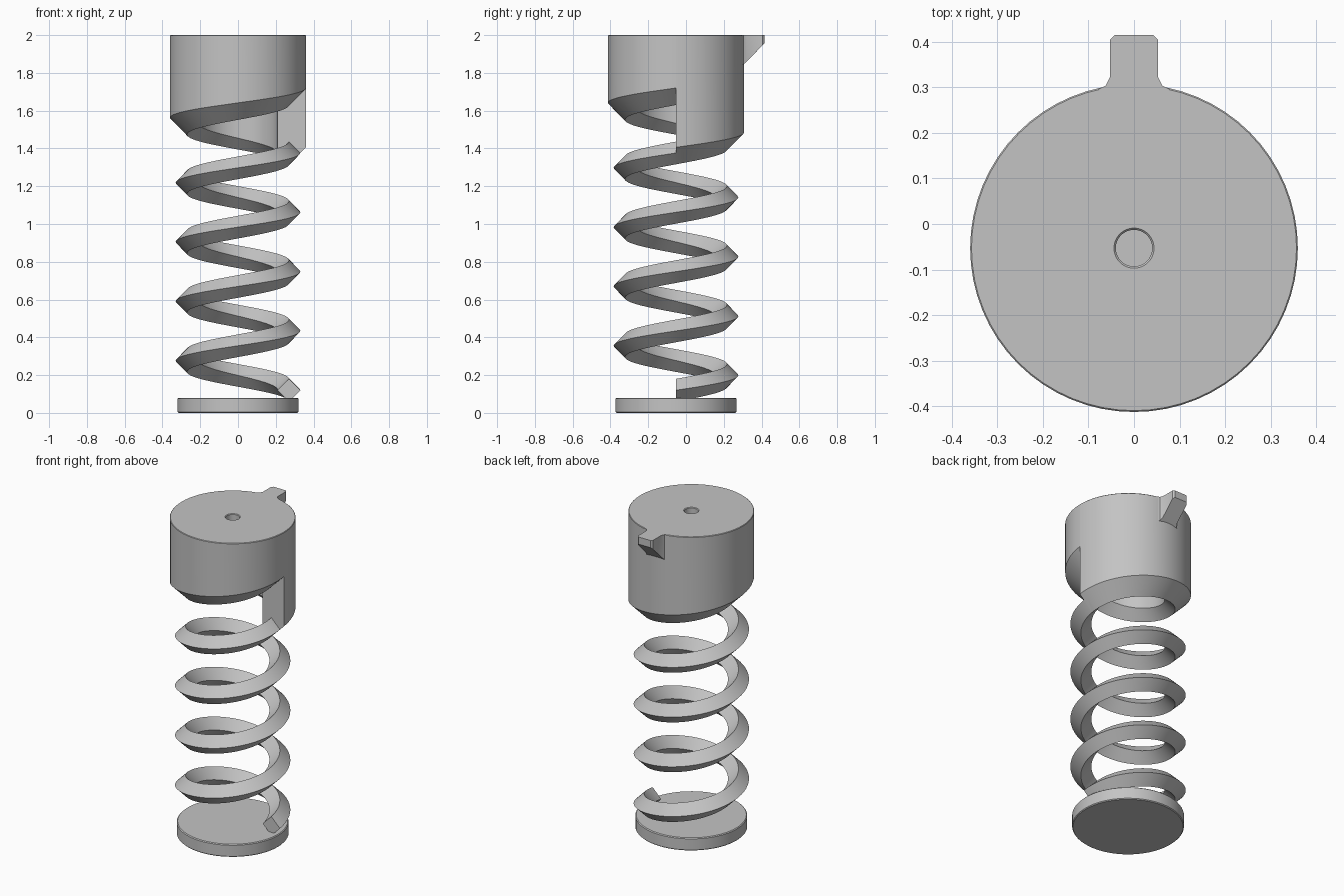
import bpy
import bmesh
from math import cos, sin, tau

cube = bpy.data.objects.get("Cube")
if cube:
    bpy.data.objects.remove(cube, do_unlink=True)

AXIS_Y = -0.053          # the turned parts share this axis
SEG = 64                 # segments per turn
PITCH = 0.314
Z0 = 0.12                # height of the coil centre at its start
TURNS = 4
COIL_R, HALF = 0.27, 0.06
CAP_R, TOP = 0.36, 2.0

grey = bpy.data.materials.new("plain_grey")
grey.use_nodes = True
colour = (0.55, 0.55, 0.55, 1)
grey.diffuse_color = colour
grey.node_tree.nodes["Principled BSDF"].inputs["Base Color"].default_value = colour


def finish(bm, name, angle=0.5):
    bmesh.ops.recalc_face_normals(bm, faces=bm.faces[:])
    mesh = bpy.data.meshes.new(name)
    bm.to_mesh(mesh)
    bm.free()
    mesh.materials.append(grey)
    ob = bpy.data.objects.new(name, mesh)
    bpy.context.collection.objects.link(ob)
    bpy.ops.object.select_all(action='DESELECT')
    ob.select_set(True)
    bpy.context.view_layer.objects.active = ob
    bpy.ops.object.shade_smooth_by_angle(angle=angle)
    return ob


def sweep(bm, profile, steps):
    """Turn a closed (radius, z) profile, which may change with the turn, about the axis."""
    rings = []
    for i in range(steps + 1):
        a = tau * i / SEG
        rings.append([bm.verts.new((r * cos(a), AXIS_Y + r * sin(a), z))
                      for r, z in profile(i / SEG)])
    for p, q in zip(rings, rings[1:]):
        for j in range(len(p)):
            k = (j + 1) % len(p)
            bm.faces.new((p[j], p[k], q[k], q[j]))
    return rings


# Base disc with a fine edge bevel
bm = bmesh.new()
E = 0.005
rim = [(0.32 - E, 0), (0.32, E), (0.32, 0.08 - E), (0.32 - E, 0.08)]
rings = [[bm.verts.new((r * cos(tau * i / SEG), AXIS_Y + r * sin(tau * i / SEG), z))
          for i in range(SEG)] for r, z in rim]
for p, q in zip(rings, rings[1:]):
    for i in range(SEG):
        k = (i + 1) % SEG
        bm.faces.new((p[i], p[k], q[k], q[i]))
bm.faces.new(rings[0])
bm.faces.new(rings[-1])
finish(bm, "base_disc")


# Coil spring with a diamond section
def diamond(t):
    z = Z0 + PITCH * t
    return [(COIL_R - HALF, z), (COIL_R, z - HALF), (COIL_R + HALF, z), (COIL_R, z + HALF)]


bm = bmesh.new()
rings = sweep(bm, diamond, TURNS * SEG + 1)
bm.faces.new(rings[0])
bm.faces.new(rings[-1])
finish(bm, "coil_spring")


# Hollow cap whose lower edge follows the coil and ends in an upright step
def cap_profile(t):
    z = Z0 + PITCH * (TURNS + t)
    inner = COIL_R - HALF
    return [(inner, z), (COIL_R, z - HALF), (CAP_R, z - HALF + CAP_R - COIL_R),
            (CAP_R, TOP - 0.003), (CAP_R - 0.003, TOP), (0.044, TOP), (0.04, TOP - 0.004),
            (0.04, TOP - 0.08), (inner, TOP - 0.08)]


bm = bmesh.new()
rings = sweep(bm, cap_profile, SEG)
bm.faces.new(rings[0][:3] + rings[-1][2::-1])
bmesh.ops.remove_doubles(bm, verts=bm.verts[:], dist=0.0001)
finish(bm, "hollow_cap")

# Locking tab with flared root, chamfered corners and a sloping underside
half = [(0.08, 0.295), (0.062, 0.304), (0.053, 0.322), (0.053, 0.405), (0.043, 0.415)]
outline = half + [(-x, y) for x, y in reversed(half)]
bm = bmesh.new()
upper = [bm.verts.new((x, y, TOP)) for x, y in outline]
lower = [bm.verts.new((x, y, 1.54 + y)) for x, y in outline]
bm.faces.new(upper)
bm.faces.new(lower)
for i in range(len(outline)):
    k = (i + 1) % len(outline)
    bm.faces.new((upper[i], upper[k], lower[k], lower[i]))
finish(bm, "locking_tab")
